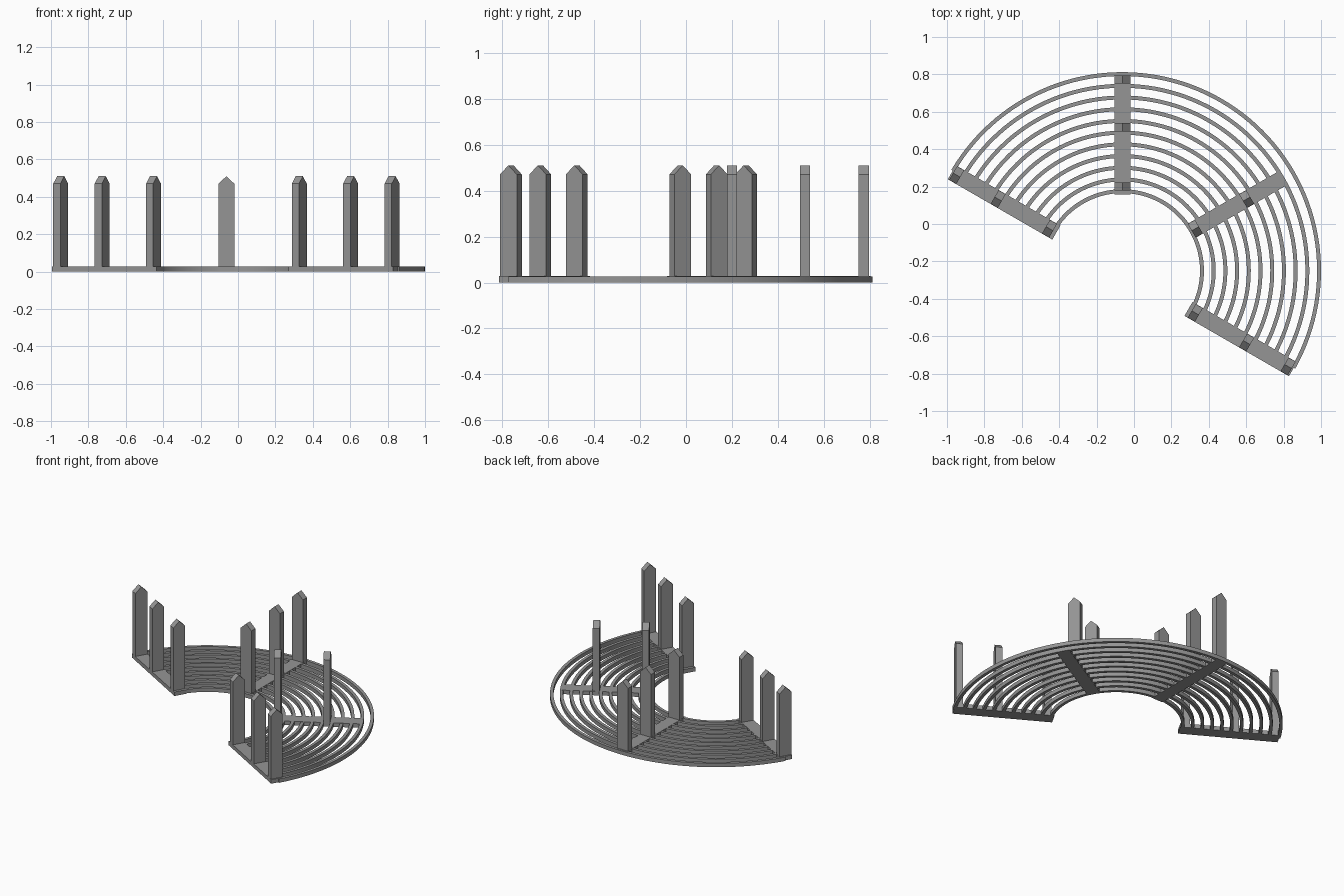
import bpy, bmesh, math
from mathutils import Matrix, Vector

if "Cube" in bpy.data.objects:
    bpy.data.objects.remove(bpy.data.objects["Cube"])

CX, CY = -0.062, -0.25          # common centre of the arcs
R_OUT, R_IN, RING_W, RINGS = 1.062, 0.415, 0.021, 11
BASE_H, HALF_W = 0.028, 0.043

grey = bpy.data.materials.new("grey")
grey.diffuse_color = (0.3, 0.3, 0.3, 1)
grey.use_nodes = True
grey.node_tree.nodes["Principled BSDF"].inputs["Base Color"].default_value = grey.diffuse_color


def make_object(name, bm, angle=0):
    """Turn a bmesh built around the arc centre into a placed object."""
    bmesh.ops.recalc_face_normals(bm, faces=bm.faces)
    me = bpy.data.meshes.new(name)
    bm.to_mesh(me)
    bm.free()
    me.materials.append(grey)
    ob = bpy.data.objects.new(name, me)
    ob.matrix_world = (Matrix.Translation((CX, CY, 0))
                       @ Matrix.Rotation(math.radians(angle), 4, 'Z'))
    bpy.context.collection.objects.link(ob)
    return ob


def arc_ring(name, r0, r1, a0, a1, z1, steps=72):
    """Rectangular section swept along an arc, with capped ends."""
    bm = bmesh.new()
    loops = []
    for i in range(steps + 1):
        a = math.radians(a0 + (a1 - a0) * i / steps)
        c, s = math.cos(a), math.sin(a)
        loops.append([bm.verts.new((r * c, r * s, z))
                      for r, z in ((r0, 0), (r1, 0), (r1, z1), (r0, z1))])
    for p, q in zip(loops, loops[1:]):
        for k in range(4):
            bm.faces.new((p[k], p[(k + 1) % 4], q[(k + 1) % 4], q[k]))
    bm.faces.new(loops[0])
    bm.faces.new(loops[-1])
    ob = make_object(name, bm)
    bpy.ops.object.select_all(action='DESELECT')
    ob.select_set(True)
    bpy.context.view_layer.objects.active = ob
    bpy.ops.object.shade_smooth_by_angle(angle=math.radians(30))


def radial_prism(name, profile, r0, r1, angle):
    """Tangential/height profile extruded along the radius."""
    bm = bmesh.new()
    face = bm.faces.new([bm.verts.new((r0, t, z)) for t, z in profile])
    new = bmesh.ops.extrude_face_region(bm, geom=[face])["geom"]
    bmesh.ops.translate(bm, vec=Vector((r1 - r0, 0, 0)),
                        verts=[v for v in new if isinstance(v, bmesh.types.BMVert)])
    make_object(name, bm, angle)


# concentric slats
pitch = (R_OUT - RING_W - R_IN) / (RINGS - 1)
for i in range(RINGS):
    r = R_IN + i * pitch
    arc_ring(f"slat_{i + 1}", r, r + RING_W, -29.5, 149.5, BASE_H - 0.001)

# radial beams with pointed posts; the 30 degree beam is shorter
beam = [(-HALF_W, 0), (HALF_W, 0), (HALF_W, BASE_H), (-HALF_W, BASE_H)]
w = HALF_W - 0.001
picket = [(-w, BASE_H - 0.005), (w, BASE_H - 0.005), (w, 0.47), (0, 0.51), (-w, 0.47)]
for angle in (-30, 30, 90, 150):
    short = angle == 30
    r0, r1 = (0.422, 0.995) if short else (0.408, 1.053)
    radial_prism(f"beam_{angle + 30}", beam, r0, r1, angle)
    for k, r in enumerate((0.45, 0.767) if short else (0.45, 0.767, 1.023)):
        radial_prism(f"post_{angle + 30}_{k + 1}", picket, r - 0.022, r + 0.022, angle)
